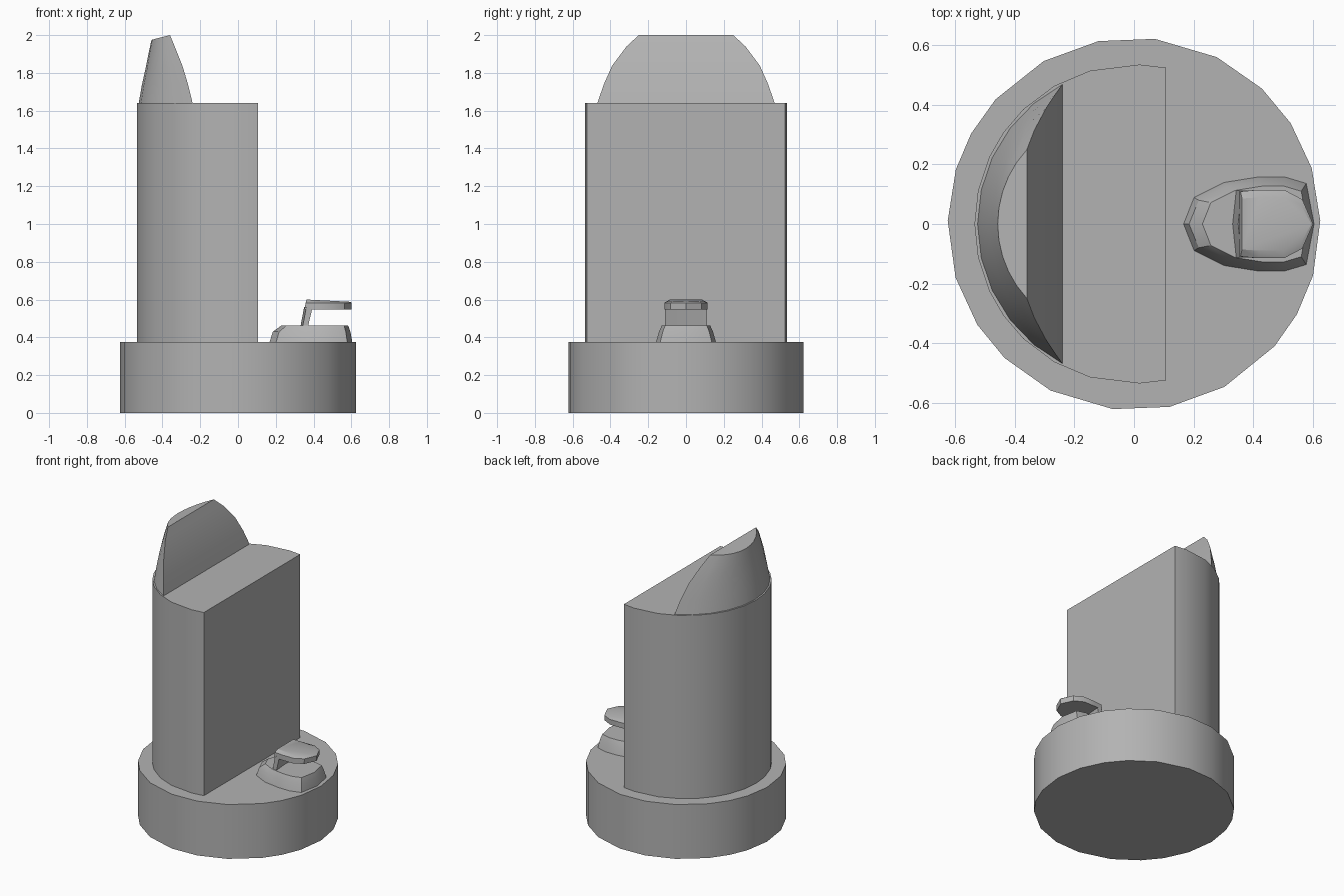
import bpy, bmesh
from math import sin, cos, atan2, radians

cube = bpy.data.objects.get("Cube")
if cube:
    bpy.data.objects.remove(cube, do_unlink=True)

grey = bpy.data.materials.new("plain grey")
grey.use_nodes = True
colour = (0.45, 0.45, 0.45, 1)
grey.diffuse_color = colour
grey.node_tree.nodes["Principled BSDF"].inputs["Base Color"].default_value = colour


def loft(name, rings, angle=30):
    """Skin a stack of equal-length rings and cap both ends."""
    bm = bmesh.new()
    rows = [[bm.verts.new(p) for p in ring] for ring in rings]
    n = len(rows[0])
    for a, b in zip(rows, rows[1:]):
        for i in range(n):
            j = (i + 1) % n
            bm.faces.new((a[i], a[j], b[j], b[i]))
    bm.faces.new(rows[0][::-1])
    bm.faces.new(rows[-1])
    bmesh.ops.recalc_face_normals(bm, faces=bm.faces)
    mesh = bpy.data.meshes.new(name)
    bm.to_mesh(mesh)
    bm.free()
    mesh.materials.append(grey)
    obj = bpy.data.objects.new(name, mesh)
    bpy.context.collection.objects.link(obj)
    bpy.ops.object.select_all(action='DESELECT')
    obj.select_set(True)
    bpy.context.view_layer.objects.active = obj
    bpy.ops.object.shade_smooth_by_angle(angle=radians(angle))
    return obj


def polar(r, degrees, z):
    return [(r * cos(radians(a)), r * sin(radians(a)), z) for a in degrees]


# Round base with slightly uneven sides
base_angles = [1, 17.5, 32.7, 46.6, 63.6, 83.6, 101, 119, 138, 151, 163]
base_angles += [179, 196.7, 212.7, 226, 243.4, 263.5, 281, 299, 319, 331, 344]
loft("base", [polar(0.626, base_angles, z) for z in (0, 0.375)])

# D-shaped column with a flat face towards +x
column_angles = [78.5, 88, 106, 120, 134, 145, 155, 168]
column_angles += [180] + [360 - a for a in reversed(column_angles)]
loft("column", [polar(0.536, column_angles, z) for z in (0.37, 1.64)])


# Leaning crown: each level is a circular segment on a straight chord
def segment(half, chord, outer, z_chord, z_outer, steps=10):
    sag = chord - outer
    r = (half * half + sag * sag) / (2 * sag)
    limit = atan2(half, r - sag)
    ring = []
    for i in range(steps + 1):
        t = limit * (1 - 2 * i / steps)
        x = outer + r - r * cos(t)
        k = (chord - x) / sag
        ring.append((x, r * sin(t), z_chord + (z_outer - z_chord) * k))
    return ring


loft("crown", [
    segment(0.47, -0.24, -0.526, 1.638, 1.638),
    segment(0.435, -0.265, -0.51, 1.74, 1.73),
    segment(0.39, -0.295, -0.49, 1.84, 1.82),
    segment(0.315, -0.335, -0.47, 1.94, 1.92),
    segment(0.25, -0.36, -0.458, 2.0, 1.975),
])


# Rounded pedestal, pointed towards the column
half_outline = [(0.08, 0.56), (0.31, 0.88), (0.58, 1), (0.77, 1), (0.94, 0.86)]
outline = [(0, 0)] + half_outline + [(1, 0)]
outline += [(u, -v) for u, v in reversed(half_outline)]


def teardrop(x0, x1, half, z):
    return [(x0 + (x1 - x0) * u, half * v, z) for u, v in outline]


loft("pedestal", [
    teardrop(0.165, 0.606, 0.16, 0.37),
    teardrop(0.185, 0.595, 0.143, 0.43),
    teardrop(0.23, 0.583, 0.128, 0.463),
])


# Bowed upright carrying the small shelf
def bow(x0, x1, z, half=0.112):
    return [(x0 + 0.012, half, z), (x0, 0, z), (x0 + 0.012, -half, z),
            (x1 + 0.01, -half, z), (x1, 0, z), (x1 + 0.01, half, z)]


loft("upright", [bow(0.33, 0.36, 0.455), bow(0.35, 0.385, 0.56)])


# Shelf with a rounded outer end and softened top edge
def shelf(x0, x1, half, z, slope=0):
    side = [(0, 0.95), (0.25, 1), (0.6, 1), (0.85, 0.72)]
    points = side + [(1, 0)] + [(u, -v) for u, v in reversed(side)]
    return [(x0 + (x1 - x0) * u, half * v, z - slope * u) for u, v in points]


loft("shelf", [
    shelf(0.352, 0.6, 0.115, 0.547),
    shelf(0.358, 0.602, 0.115, 0.583),
    shelf(0.363, 0.596, 0.09, 0.6, 0.012),
])
